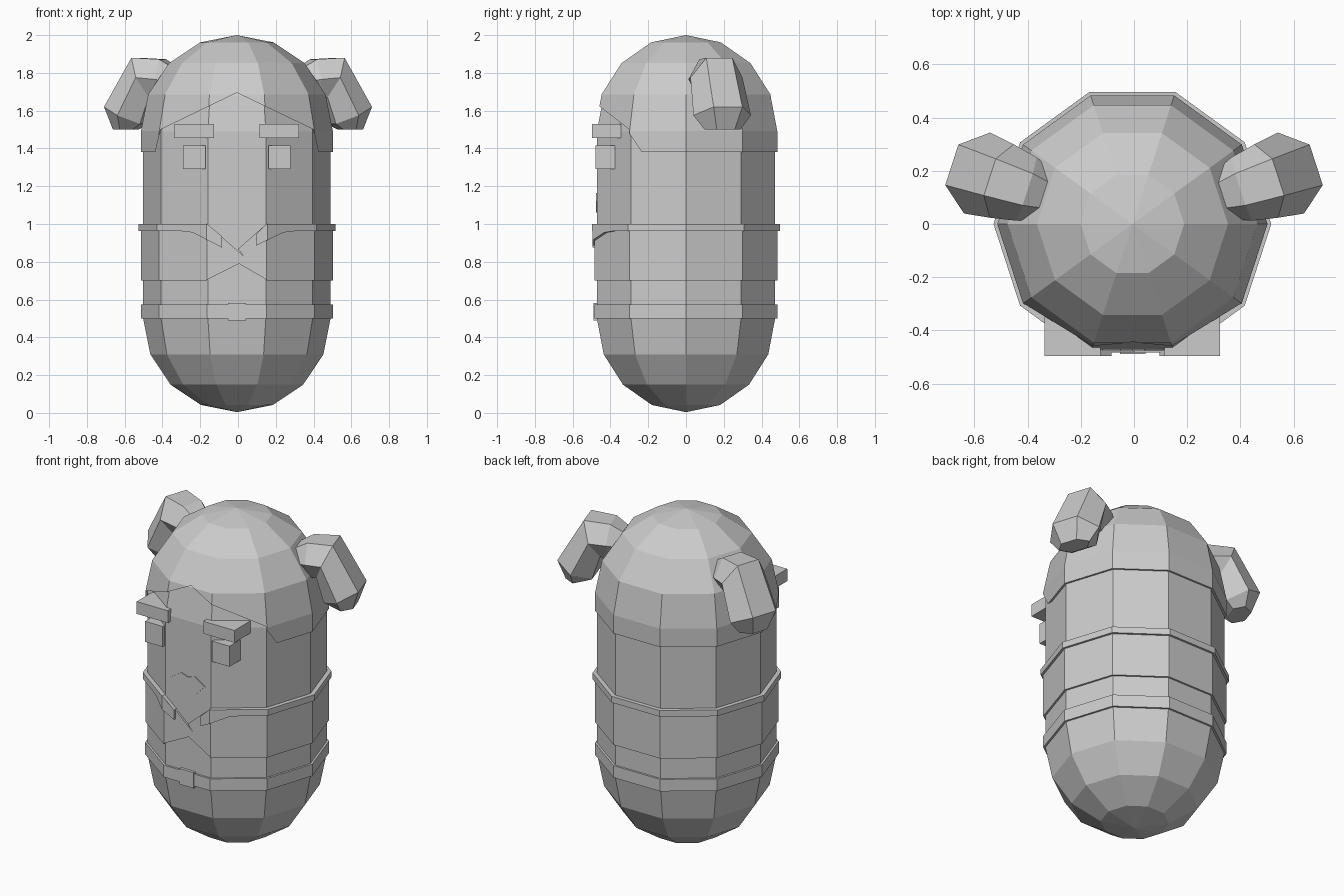
import bpy, bmesh
from math import sin, cos, pi, radians

if "Cube" in bpy.data.objects:
    bpy.data.objects.remove(bpy.data.objects["Cube"])

SIDES = 10
CX = -0.006   # body axis, balanced against the two bunches


def make(name, verts, faces):
    me = bpy.data.meshes.new(name)
    me.from_pydata(verts, [], faces)
    bm = bmesh.new()
    bm.from_mesh(me)
    bmesh.ops.remove_doubles(bm, verts=bm.verts, dist=0.0001)
    bmesh.ops.recalc_face_normals(bm, faces=bm.faces)
    bm.to_mesh(me)
    bm.free()
    ob = bpy.data.objects.new(name, me)
    bpy.context.collection.objects.link(ob)
    return ob


def loft(name, rings):
    n = len(rings[0])
    verts = [v for r in rings for v in r]
    faces = [(k*n + i, k*n + (i+1) % n, (k+1)*n + (i+1) % n, (k+1)*n + i)
             for k in range(len(rings) - 1) for i in range(n)]
    faces += [tuple(range(n)), tuple(range((len(rings)-1)*n, len(rings)*n))]
    return make(name, verts, faces)


def lathe(name, profile):
    return loft(name, [[(CX + r*cos(2*pi*i/SIDES), r*sin(2*pi*i/SIDES), z)
                        for i in range(SIDES)] for r, z in profile])


def prism(name, outline, y0, y1):
    return loft(name, [[(x, y, z) for x, z in outline] for y in (y0, y1)])


def box(name, x0, x1, y0, y1, z0, z1):
    return prism(name, [(x0, z0), (x1, z0), (x1, z1), (x0, z1)], y0, y1)


def carve(ob, outline, y0, y1, op='DIFFERENCE'):
    cutter = prism("cutter", outline, y0, y1)
    cutter.hide_render = True
    mod = ob.modifiers.new("carve", 'BOOLEAN')
    mod.object, mod.operation, mod.solver = cutter, op, 'EXACT'
    bpy.context.view_layer.objects.active = ob
    bpy.ops.object.modifier_apply(modifier=mod.name)
    bpy.data.objects.remove(cutter)


def dome(r, zc, sign):
    return [(max(r*cos(a), 0.0005), zc + sign*r*sin(a))
            for a in [k*pi/8 for k in range(5)]]


# Capsule body
R = 0.496
lathe("body", dome(R, 0.5, -1)[::-1] + dome(R, 1.49, 1))

# Hair cap with a peaked opening over the face
hair = lathe("hair", [(0.508, 1.38)] + dome(0.508, 1.492, 1))
carve(hair, [(-0.44, 1.3), (-0.438, 1.38), (-0.41, 1.5), (CX, 1.695),
             (0.40, 1.5), (0.426, 1.38), (0.428, 1.3)], -1, -0.12)

# Cropped jacket, knotted at the front
jacket = lathe("jacket", [(0.508, 0.70), (0.508, 0.99)])
carve(jacket, [(-0.163, 1.1), (-0.163, 1.0), (0.03, 0.83), (0.0, 0.868),
               (0.151, 1.0), (0.151, 1.1)], -1, -0.3)
carve(jacket, [(-0.163, 0.6), (-0.163, 0.705), (0.005, 0.79),
               (0.151, 0.705), (0.151, 0.6)], -1, -0.3)

# Collar band and its two lapels
collar = lathe("collar", [(0.522, 0.962), (0.522, 1.0)])
carve(collar, [(-0.163, 1.1), (-0.163, 1.0), (-0.11, 0.95), (-0.11, 0.9),
               (0.1, 0.9), (0.1, 0.95), (0.151, 1.0), (0.151, 1.1)], -1, -0.3)
for name, outline in (
        ("lapel_left", [(-0.3, 0.962), (-0.24, 0.955), (-0.085, 0.875),
                        (-0.085, 0.935), (-0.163, 1.0), (-0.3, 1.0)]),
        ("lapel_right", [(0.3, 0.962), (0.24, 0.955), (0.095, 0.885),
                         (0.095, 0.945), (0.151, 1.0), (0.3, 1.0)])):
    lapel = lathe(name, [(0.5215, 0.85), (0.5215, 0.9995)])
    carve(lapel, outline, -1, -0.35, 'INTERSECT')

# Belt and buckle
lathe("belt", [(0.5085, 0.50), (0.5085, 0.573)])
box("buckle", -0.053, 0.043, -0.489, -0.44, 0.488, 0.583)

# Brows and eyes
for side, s in (("left", -1), ("right", 1)):
    xs = sorted((CX + s*0.12, CX + s*0.33))
    box("brow_" + side, *xs, -0.497, -0.344, 1.455, 1.53)
    xs = sorted((CX + s*0.167, CX + s*0.285))
    box("eye_" + side, *xs, -0.48, -0.375, 1.29, 1.415)

# Lips
prism("lips", [(-0.12, 1.12), (-0.05, 1.165), (CX, 1.15), (0.04, 1.165),
               (0.11, 1.12), (0.05, 1.06), (-0.06, 1.06)], -0.477, -0.44)

# Hair bunches: bent six-sided tubes, set on the side faces of the head
# each ring: outer (r, z), inner (r, z), half width
BEND = [((0.35, 1.83), (0.38, 1.68), 0.10),
        ((0.42, 1.872), (0.43, 1.66), 0.125),
        ((0.57, 1.88), (0.475, 1.67), 0.145),
        ((0.72, 1.62), (0.52, 1.53), 0.16),
        ((0.68, 1.50), (0.57, 1.50), 0.10)]
for side, s in (("left", -1), ("right", 1)):
    ca, sa = cos(radians(18)), sin(radians(18))
    rings = []
    for (ro, zo), (ri, zi), w in BEND:
        ring = []
        for u, t in ((1, .5), (0, 1), (-1, .5), (-1, -.5), (0, -1), (1, -.5)):
            r = (ro + ri)/2 + u*(ro - ri)/2
            z = (zo + zi)/2 + u*(zo - zi)/2
            ring.append((s*(r*ca - t*w*sa), r*sa + t*w*ca, z))
        rings.append(ring)
    loft("hair_bunch_" + side, rings)
